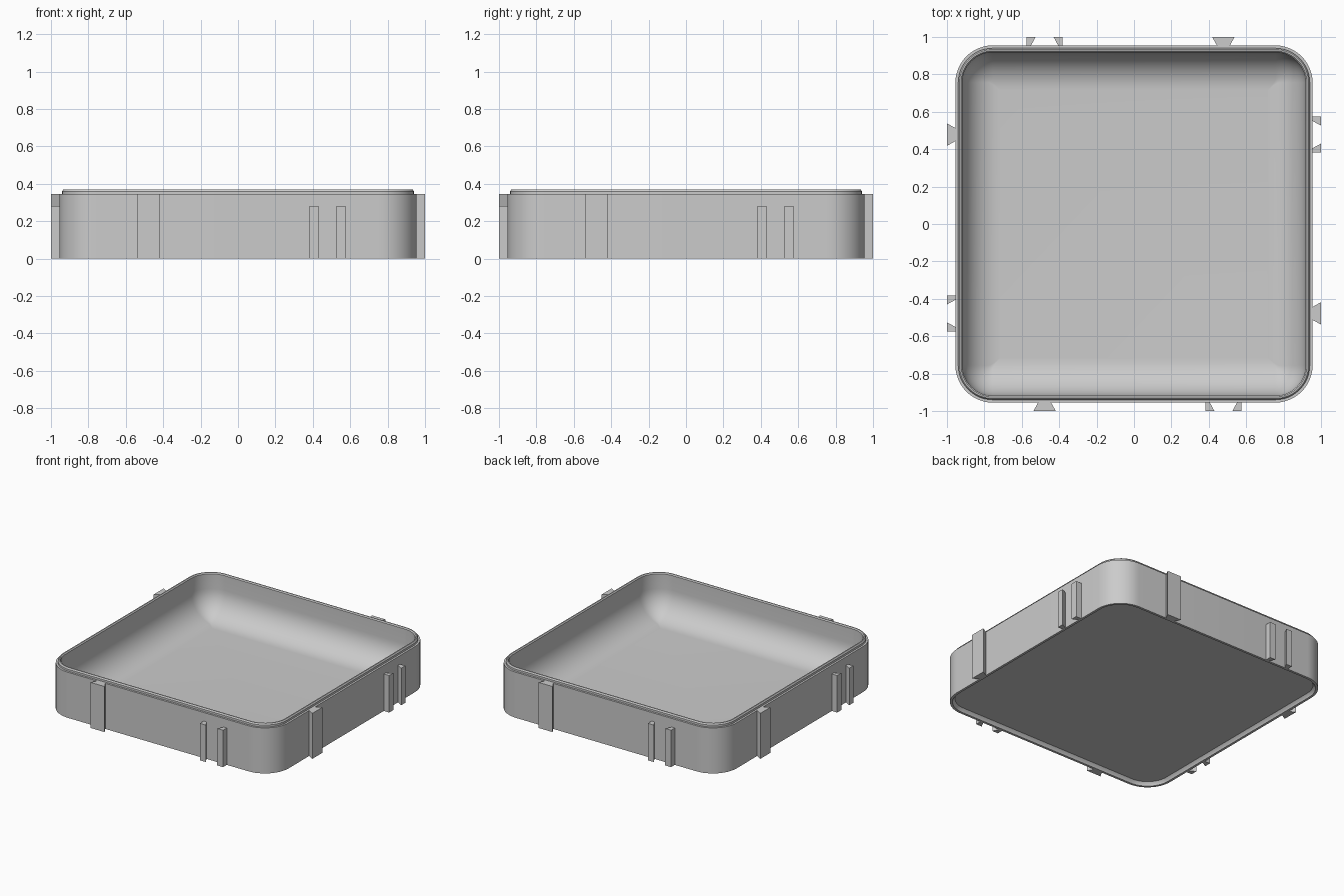
import bpy, bmesh
from math import sin, cos, pi, radians
from mathutils import Matrix

cube = bpy.data.objects.get("Cube")
if cube:
    bpy.data.objects.remove(cube, do_unlink=True)

grey = bpy.data.materials.new("matte grey")
grey.use_nodes = True
COLOUR = (0.6, 0.6, 0.6, 1)
grey.diffuse_color = COLOUR
grey.node_tree.nodes["Principled BSDF"].inputs["Base Color"].default_value = COLOUR

HALF, CORNER = 0.955, 0.2      # outer wall half width and corner radius
WALL_TOP, LIP_TOP = 0.345, 0.37
FLOOR, FILLET = 0.05, 0.2
STEPS = 12


def finish(name, bm, smooth=False):
    bmesh.ops.recalc_face_normals(bm, faces=bm.faces)
    mesh = bpy.data.meshes.new(name)
    bm.to_mesh(mesh)
    bm.free()
    mesh.materials.append(grey)
    obj = bpy.data.objects.new(name, mesh)
    bpy.context.collection.objects.link(obj)
    if smooth:
        bpy.ops.object.select_all(action="DESELECT")
        obj.select_set(True)
        bpy.context.view_layer.objects.active = obj
        bpy.ops.object.shade_smooth_by_angle(angle=radians(30))
    return obj


def rounded_ring(bm, inset, z):
    """Rounded square of vertices, inset from the outer wall."""
    r = max(CORNER - inset, 0.004)
    c = HALF - inset - r
    ring = []
    for q, (sx, sy) in enumerate(((1, 1), (-1, 1), (-1, -1), (1, -1))):
        for i in range(STEPS + 1):
            a = (q + i / STEPS) * pi / 2
            ring.append(bm.verts.new((sx * c + r * cos(a), sy * c + r * sin(a), z)))
    return ring


# Tray: underside recess, outer wall, stacking lip, filleted bowl
profile = [(0.035, 0.025), (0.022, 0.012), (0.018, 0), (0, 0),
           (0, WALL_TOP), (0.015, WALL_TOP), (0.015, 0.36), (0.022, LIP_TOP),
           (0.03, LIP_TOP), (0.037, 0.362)]
for i in range(STEPS + 1):
    a = i / STEPS * pi / 2
    profile.append((0.037 + FILLET * (1 - cos(a)), FLOOR + FILLET * (1 - sin(a))))

bm = bmesh.new()
rings = [rounded_ring(bm, *p) for p in profile]
for low, high in zip(rings, rings[1:]):
    n = len(low)
    for i in range(n):
        j = (i + 1) % n
        bm.faces.new((low[i], low[j], high[j], high[i]))
bm.faces.new(rings[0])
bm.faces.new(rings[-1])
finish("tray", bm, smooth=True)


def connector(name, outline, height, turn):
    """Upright prism from a plan outline, turned to one side of the tray."""
    bm = bmesh.new()
    base = bm.faces.new([bm.verts.new((x, y, 0)) for x, y in outline])
    top = bmesh.ops.extrude_face_region(bm, geom=[base])["geom"]
    bmesh.ops.translate(bm, vec=(0, 0, height),
                        verts=[v for v in top if isinstance(v, bmesh.types.BMVert)])
    bm.transform(Matrix.Rotation(turn * pi / 2, 4, "Z"))
    finish(name, bm)


# Dovetail tongue and pair of socket rails on each side
MID, IN, OUT = 0.478, -0.95, -1.0
for turn, side in enumerate(("front", "left", "back", "right")):
    connector(side + "_dovetail",
              [(-MID - 0.06, OUT), (-MID + 0.06, OUT),
               (-MID + 0.032, IN), (-MID - 0.032, IN)], WALL_TOP, turn)
    for s, label in ((-1, "first"), (1, "second")):
        connector(f"{side}_{label}_rail",
                  [(MID + s * 0.048, OUT), (MID + s * 0.097, OUT),
                   (MID + s * 0.097, IN), (MID + s * 0.075, IN)], 0.28, turn)
